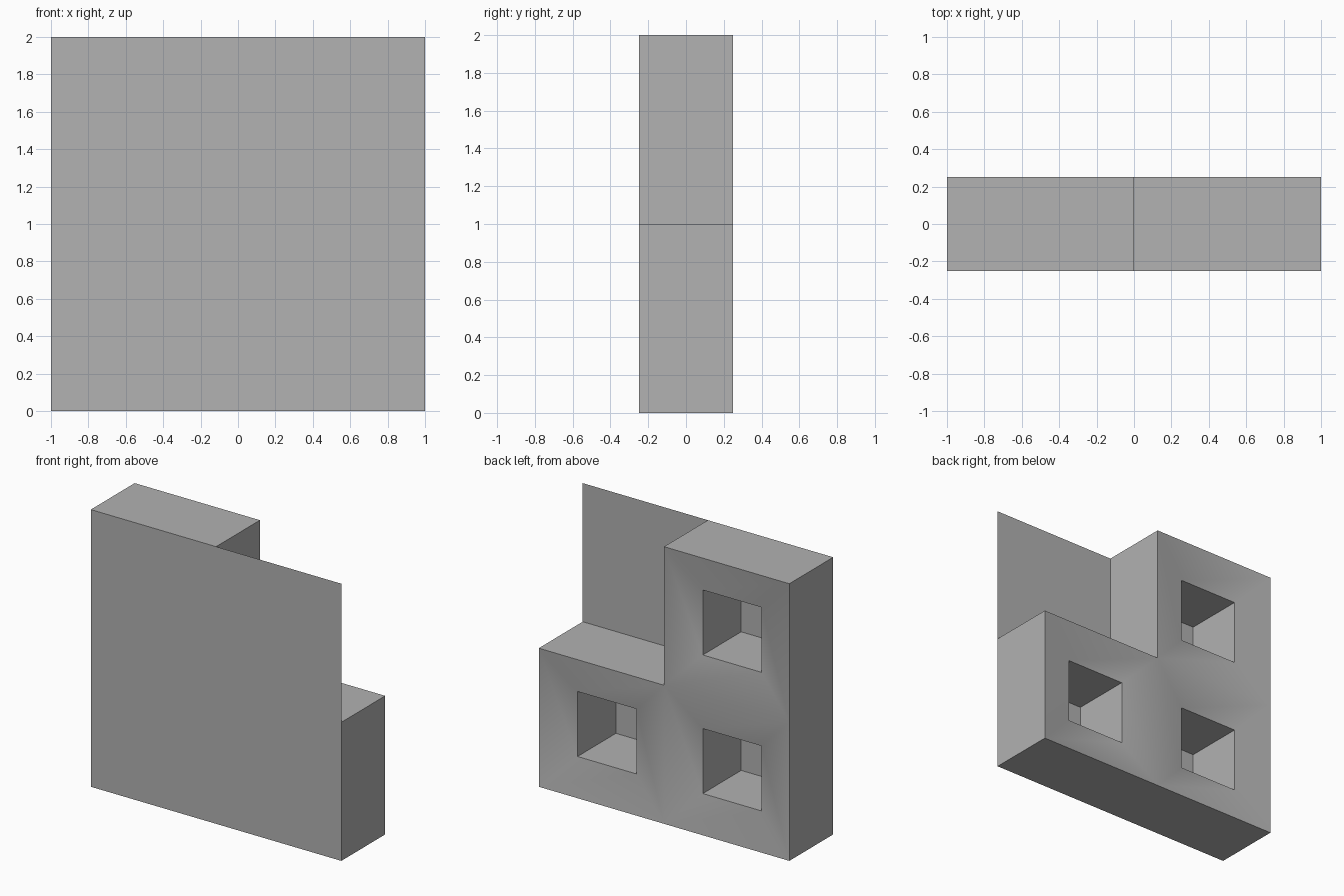
import bpy
import bmesh

FRONT, BACK = -0.25, 0.25      # depth range of the wall
RECESS = 0.0625                # how far each window rim sinks in
WINDOW = 0.469                 # side of the square window

cube = bpy.data.objects.get("Cube")
if cube:
    bpy.data.objects.remove(cube, do_unlink=True)

gray = bpy.data.materials.new("concrete_gray")
gray.use_nodes = True
gray.diffuse_color = (0.445, 0.445, 0.445, 1)
gray.node_tree.nodes["Principled BSDF"].inputs["Base Color"].default_value = gray.diffuse_color


def add_object(name, bm):
    mesh = bpy.data.meshes.new(name)
    bm.to_mesh(mesh)
    bm.free()
    mesh.materials.append(gray)
    obj = bpy.data.objects.new(name, mesh)
    bpy.context.collection.objects.link(obj)
    return obj


def add_square(bm, x, z, size, y):
    """Upright square facing +y, with its lower corner at x, z."""
    corners = [(x, z), (x, z + size), (x + size, z + size), (x + size, z)]
    return bm.faces.new([bm.verts.new((cx, y, cz)) for cx, cz in corners])


# Front sheet, which also closes the bottoms of the window pockets
bm = bmesh.new()
sheet = add_square(bm, -1, 0, 2, FRONT)
sheet.normal_flip()
add_object("front_sheet", bm)

# Three joined blocks in an L shape with sunken, sloping window surrounds
bm = bmesh.new()
for x, z in [(-1, 0), (0, 0), (-1, 1)]:
    add_square(bm, x, z, 1, BACK)
bmesh.ops.remove_doubles(bm, verts=bm.verts[:], dist=0.001)
bm.normal_update()
panes = bm.faces[:]
bmesh.ops.inset_individual(bm, faces=panes, thickness=(1 - WINDOW) / 2,
                           depth=0, use_even_offset=True)
for vert in {v for pane in panes for v in pane.verts}:
    vert.co.y = BACK - RECESS
bmesh.ops.delete(bm, geom=panes, context='FACES_ONLY')

# Outer walls and pocket walls run from the open edges to the front sheet
open_edges = [e for e in bm.edges if e.is_boundary]
walls = bmesh.ops.extrude_edge_only(bm, edges=open_edges)["geom"]
for item in walls:
    if isinstance(item, bmesh.types.BMVert):
        item.co.y = FRONT
bmesh.ops.recalc_face_normals(bm, faces=bm.faces[:])
bm.normal_update()
if sum(f.normal.y for f in bm.faces) < 0:
    bmesh.ops.reverse_faces(bm, faces=bm.faces[:])
blocks = add_object("window_blocks", bm)

# Soft shading on the sloping surrounds, crisp wall edges
bpy.ops.object.select_all(action='DESELECT')
blocks.select_set(True)
bpy.context.view_layer.objects.active = blocks
bpy.ops.object.shade_smooth_by_angle(angle=0.6)
